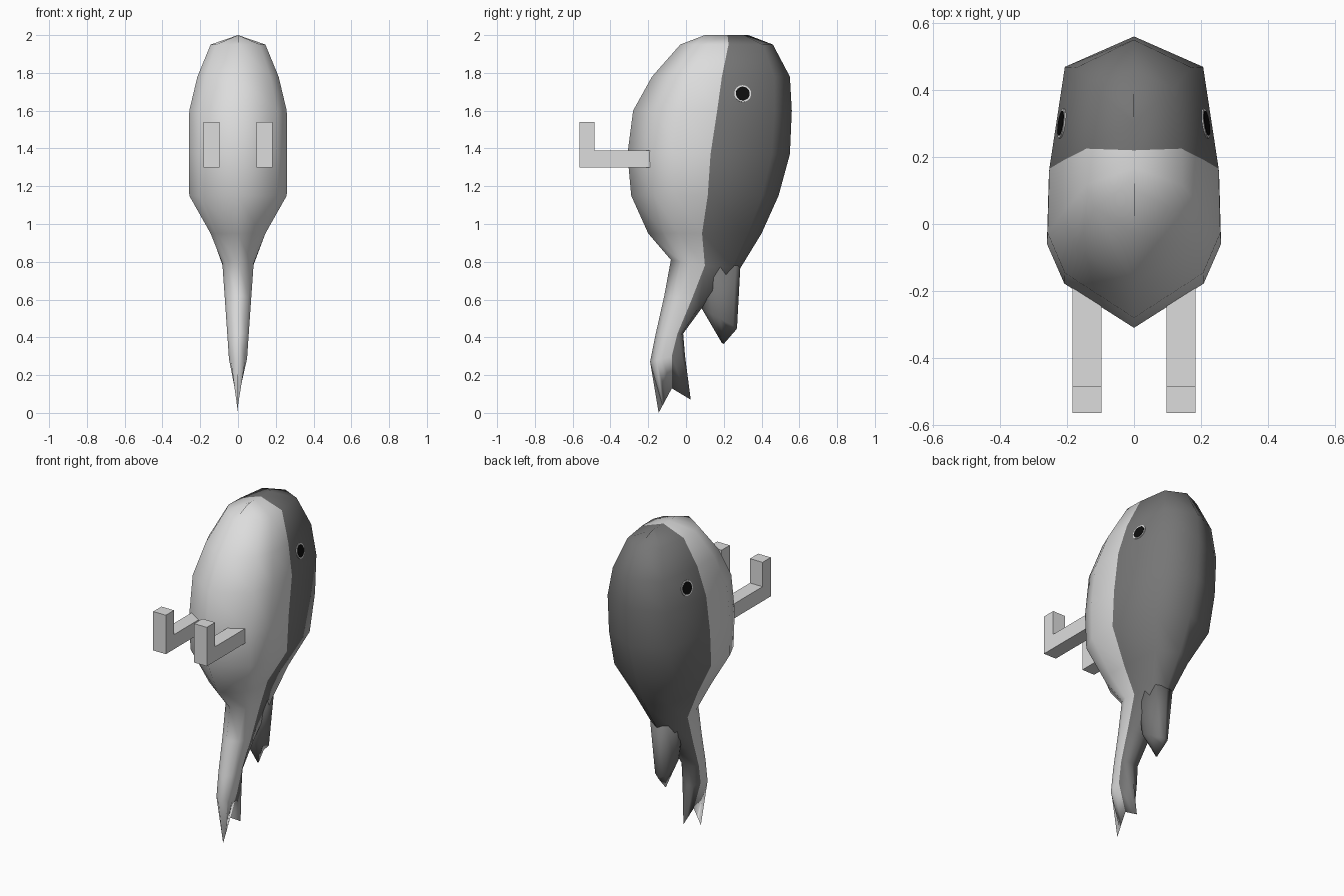
import bpy, bmesh
from mathutils import Vector
from mathutils.bvhtree import BVHTree

if "Cube" in bpy.data.objects:
    bpy.data.objects.remove(bpy.data.objects["Cube"])


def material(name, v):
    m = bpy.data.materials.new(name)
    m.diffuse_color = (v, v, v, 1)
    m.use_nodes = True
    m.node_tree.nodes["Principled BSDF"].inputs["Base Color"].default_value = m.diffuse_color
    return m


LIGHT = material("light grey", 0.72)
DARK = material("dark grey", 0.18)
BLACK = material("black", 0.004)


def finish(bm, name, mats, smooth=False):
    bmesh.ops.recalc_face_normals(bm, faces=bm.faces)
    for f in bm.faces:
        f.smooth = smooth
    me = bpy.data.meshes.new(name)
    bm.to_mesh(me)
    for m in mats:
        me.materials.append(m)
    ob = bpy.data.objects.new(name, me)
    bpy.context.collection.objects.link(ob)
    return ob


def loft(rings, cap_start=False):
    """Each ring: front (y,z), colour seam (y,z), back (y,z), half width."""
    bm = bmesh.new()
    loops = []
    for f, s, b, w in rings:
        f, s, b = (Vector((0, *p)) for p in (f, s, b))
        half = [(f, 0), (f.lerp(s, .3), .8), (f.lerp(s, .57), 1),
                (s, .98), (s.lerp(b, .77), .8), (b, 0)]
        pts = [p + Vector((w * k, 0, 0)) for p, k in half]
        pts += [Vector((-p.x, p.y, p.z)) for p in pts[4:0:-1]]
        loops.append([bm.verts.new(p) for p in pts])
    for a, b in zip(loops, loops[1:]):
        for i in range(10):
            j = (i + 1) % 10
            face = bm.faces.new((a[i], a[j], b[j], b[i]))
            face.material_index = 1 if 3 <= i <= 6 else 0
    if cap_start:
        bm.faces.new(loops[0])
    bmesh.ops.remove_doubles(bm, verts=bm.verts, dist=0.0005)
    return bm


# Body and forked tail, light belly in front and dark back
body = loft([
    ((.10, 2.0), (.22, 2.0), (.33, 2.0), 0),
    ((-.03, 1.95), (.225, 1.95), (.46, 1.95), .145),
    ((-.18, 1.78), (.19, 1.78), (.55, 1.78), .215),
    ((-.28, 1.60), (.165, 1.60), (.56, 1.60), .258),
    ((-.31, 1.37), (.13, 1.37), (.55, 1.37), .26),
    ((-.29, 1.15), (.115, 1.15), (.49, 1.15), .258),
    ((-.20, .95), (.085, .95), (.40, .95), .145),
    ((-.08, .81), (.10, .78), (.29, .77), .083),
    ((-.115, .62), (.03, .60), (.08, .55), .07),
    ((-.16, .42), (-.045, .42), (-.015, .42), .057),
    ((-.19, .27), (-.075, .30), (-.005, .30), .048),
    ((-.145, 0), (-.075, .13), (.025, .07), 0),
])
tree = BVHTree.FromBMesh(body)
finish(body, "body", [LIGHT, DARK], True)

# Small rear fin
fin = loft([
    ((.08, .76), (.18, .78), (.288, .78), .075),
    ((.085, .55), (.18, .50), (.27, .45), .045),
    ((.19, .37), (.20, .365), (.265, .44), 0),
], True)
finish(fin, "rear_fin", [DARK, DARK], True)


# Eyes: thin discs laid on the body surface
def disc(name, side, radius, depth, mat):
    hit, normal, _, _ = tree.ray_cast(Vector((side, .30, 1.69)), Vector((-side, 0, 0)))
    if normal.x * side < 0:
        normal = -normal
    bm = bmesh.new()
    bmesh.ops.create_cone(bm, cap_ends=True, segments=24, radius1=radius,
                          radius2=radius, depth=depth)
    bm.transform(normal.to_track_quat('Z', 'Y').to_matrix().to_4x4())
    bmesh.ops.translate(bm, verts=bm.verts, vec=hit + normal * .001)
    finish(bm, name, [mat])


# Hooks: L-shaped side profile extruded across x
PROFILE = [(-.185, 1.30), (-.565, 1.30), (-.565, 1.54), (-.485, 1.54),
           (-.485, 1.39), (-.185, 1.39)]

for side, label in ((-1, "left"), (1, "right")):
    disc("eye_rim_" + label, side, .045, .006, LIGHT)
    disc("eye_" + label, side, .037, .009, BLACK)
    bm = bmesh.new()
    face = bm.faces.new([bm.verts.new((side * .14 - .043, y, z)) for y, z in PROFILE])
    ext = bmesh.ops.extrude_face_region(bm, geom=[face])
    bmesh.ops.translate(bm, vec=(.086, 0, 0),
                        verts=[v for v in ext["geom"] if isinstance(v, bmesh.types.BMVert)])
    finish(bm, "hook_" + label, [LIGHT])
